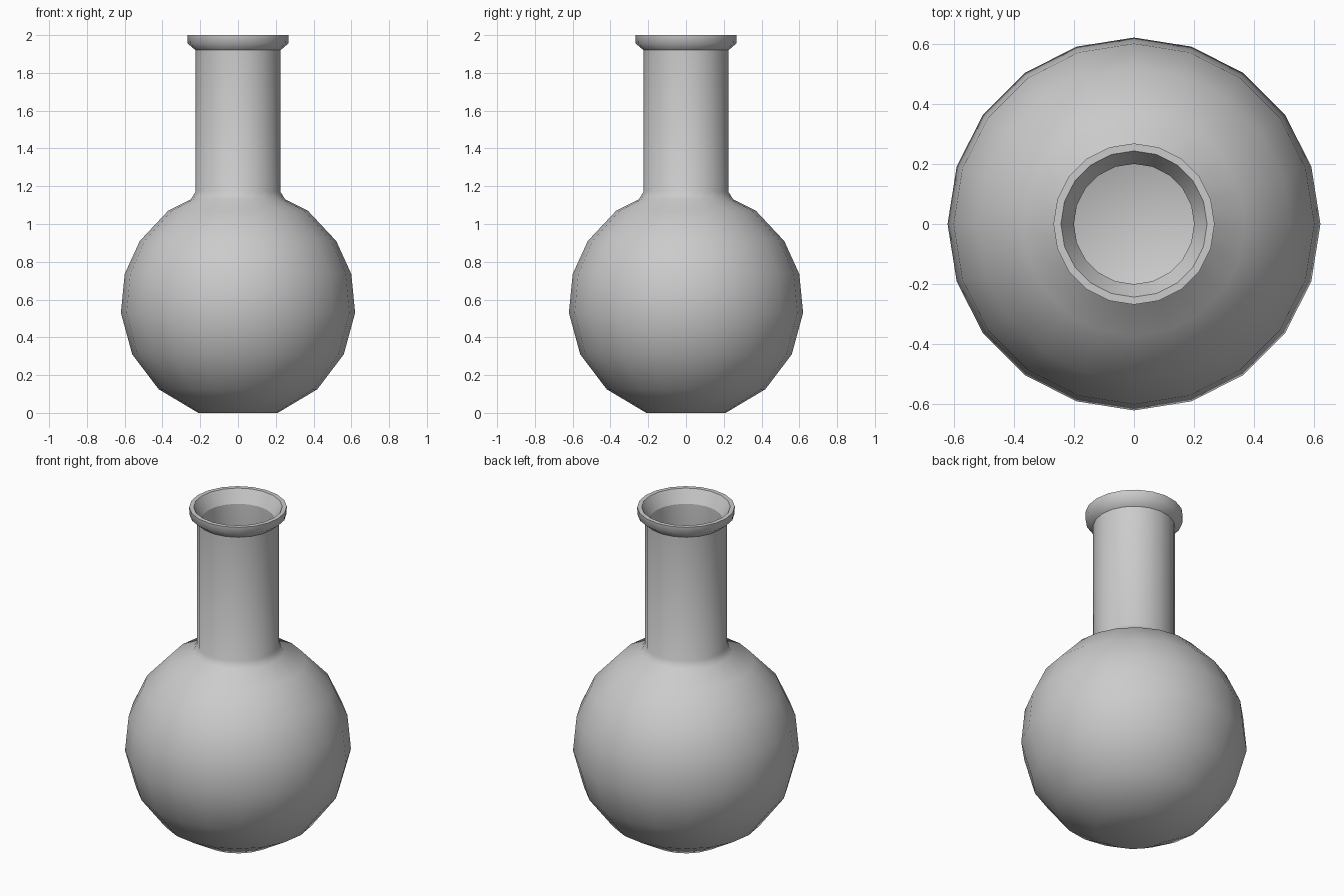
import bpy, bmesh
from math import sin, cos, pi

if "Cube" in bpy.data.objects:
    bpy.data.objects.remove(bpy.data.objects["Cube"])

SIDES = 20
WALL = 0.022

# Outer profile of bulb and neck (radius, height, sharp ring)
bulb = [(0.21, 0.0, False), (0.42, 0.125, False), (0.56, 0.31, False), (0.62, 0.53, False),
        (0.60, 0.735, False), (0.52, 0.91, False), (0.37, 1.07, False), (0.25, 1.13, False)]
neck = [(0.225, 1.17, False), (0.225, 1.92, True)]

# Flared lip, then down into the mouth
lip = [(0.266, 1.955, False), (0.268, 2.0, True), (0.243, 2.0, True), (0.20, 1.925, True)]

# Inner wall follows the bulb, one wall thickness inside
inner = [(0.20, 1.16, False)] + [(r - WALL, z + WALL * (1 - z / 0.6), False)
                                 for r, z, s in reversed(bulb)]
profile = bulb + neck + lip + inner


def lathe(name, rings):
    bm = bmesh.new()
    loops = [[bm.verts.new((r * cos(2 * pi * i / SIDES), r * sin(2 * pi * i / SIDES), z))
              for i in range(SIDES)] for r, z, s in rings]
    for a, b in zip(loops, loops[1:]):
        for i in range(SIDES):
            j = (i + 1) % SIDES
            bm.faces.new((a[i], a[j], b[j], b[i]))
    # Close the underside and the inside floor
    bm.faces.new(loops[0][::-1])
    bm.faces.new(loops[-1])
    for f in bm.faces:
        f.smooth = True
    # Crisp edges around the lip
    for loop, (r, z, sharp) in zip(loops, rings):
        if sharp:
            for i in range(SIDES):
                bm.edges.get((loop[i], loop[(i + 1) % SIDES])).smooth = False
    mesh = bpy.data.meshes.new(name)
    bm.to_mesh(mesh)
    bm.free()
    obj = bpy.data.objects.new(name, mesh)
    bpy.context.collection.objects.link(obj)
    return obj


lathe("round_flask", profile)
